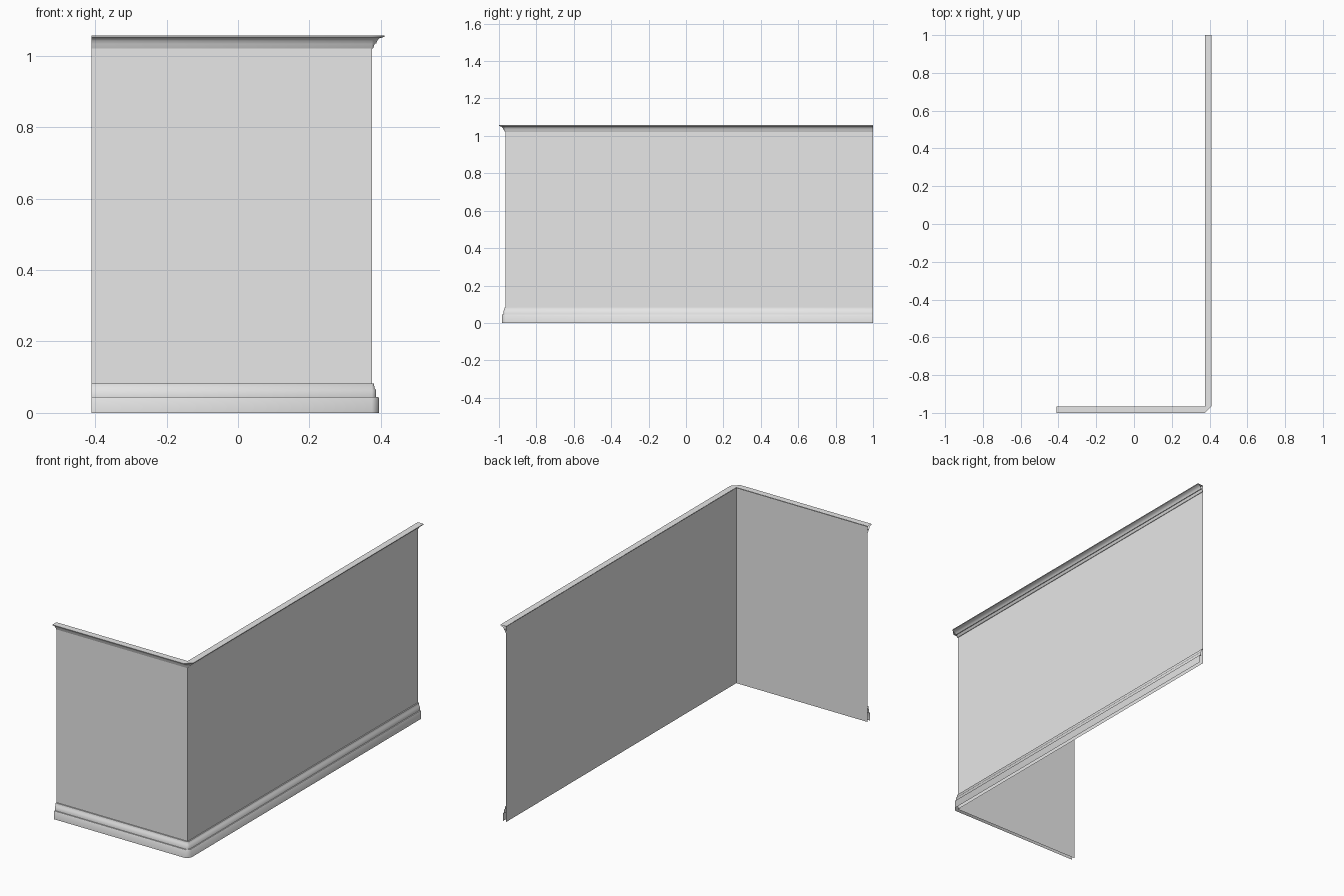
import bpy
import bmesh
import math

cube = bpy.data.objects.get("Cube")
if cube:
    bpy.data.objects.remove(cube, do_unlink=True)

# One plain grey for everything
grey = bpy.data.materials.new("plain_grey")
grey.use_nodes = True
grey.diffuse_color = (0.8, 0.8, 0.8, 1)
grey.node_tree.nodes["Principled BSDF"].inputs["Base Color"].default_value = (0.8, 0.8, 0.8, 1)

LEFT_END, BACK_END = -0.41, 1.0
CORNER_X, CORNER_Y = 0.375, -0.965


def path(offset):
    """L-shaped wall line pushed outward, with a chamfered corner."""
    return [
        (LEFT_END, CORNER_Y - offset),
        (CORNER_X, CORNER_Y - offset),
        (CORNER_X + offset, CORNER_Y),
        (CORNER_X + offset, BACK_END),
    ]


def sweep(name, profile):
    """Sweep an (offset, height) profile from bottom to top along the wall line."""
    bm = bmesh.new()
    rows = [[bm.verts.new((x, y, z)) for x, y in path(o)] for o, z in profile]
    for low, high in zip(rows, rows[1:]):
        for i in range(len(low) - 1):
            bm.faces.new((low[i], low[i + 1], high[i + 1], high[i]))
    bmesh.ops.remove_doubles(bm, verts=bm.verts, dist=0.0001)
    mesh = bpy.data.meshes.new(name)
    bm.to_mesh(mesh)
    bm.free()
    mesh.materials.append(grey)
    obj = bpy.data.objects.new(name, mesh)
    bpy.context.collection.objects.link(obj)
    bpy.ops.object.select_all(action="DESELECT")
    obj.select_set(True)
    bpy.context.view_layer.objects.active = obj
    bpy.ops.object.shade_smooth_by_angle(angle=math.radians(47))
    return obj


# Two thin wall panels meeting at the corner
sweep("wall_panels", [(0, 0), (0, 1.056)])

# Stepped skirting along the foot
sweep("skirting", [
    (0.02, 0), (0.02, 0.04), (0.018, 0.044), (0.012, 0.044),
    (0.012, 0.064), (0.007, 0.07), (0.006, 0.083), (0, 0.083),
])

# Flared cornice along the top, with a flat upper face
sweep("cornice", [
    (0, 1.02), (0.003, 1.02), (0.006, 1.028), (0.008, 1.034), (0.012, 1.034),
    (0.015, 1.042), (0.021, 1.049), (0.035, 1.053), (0.035, 1.057), (0, 1.057),
])
